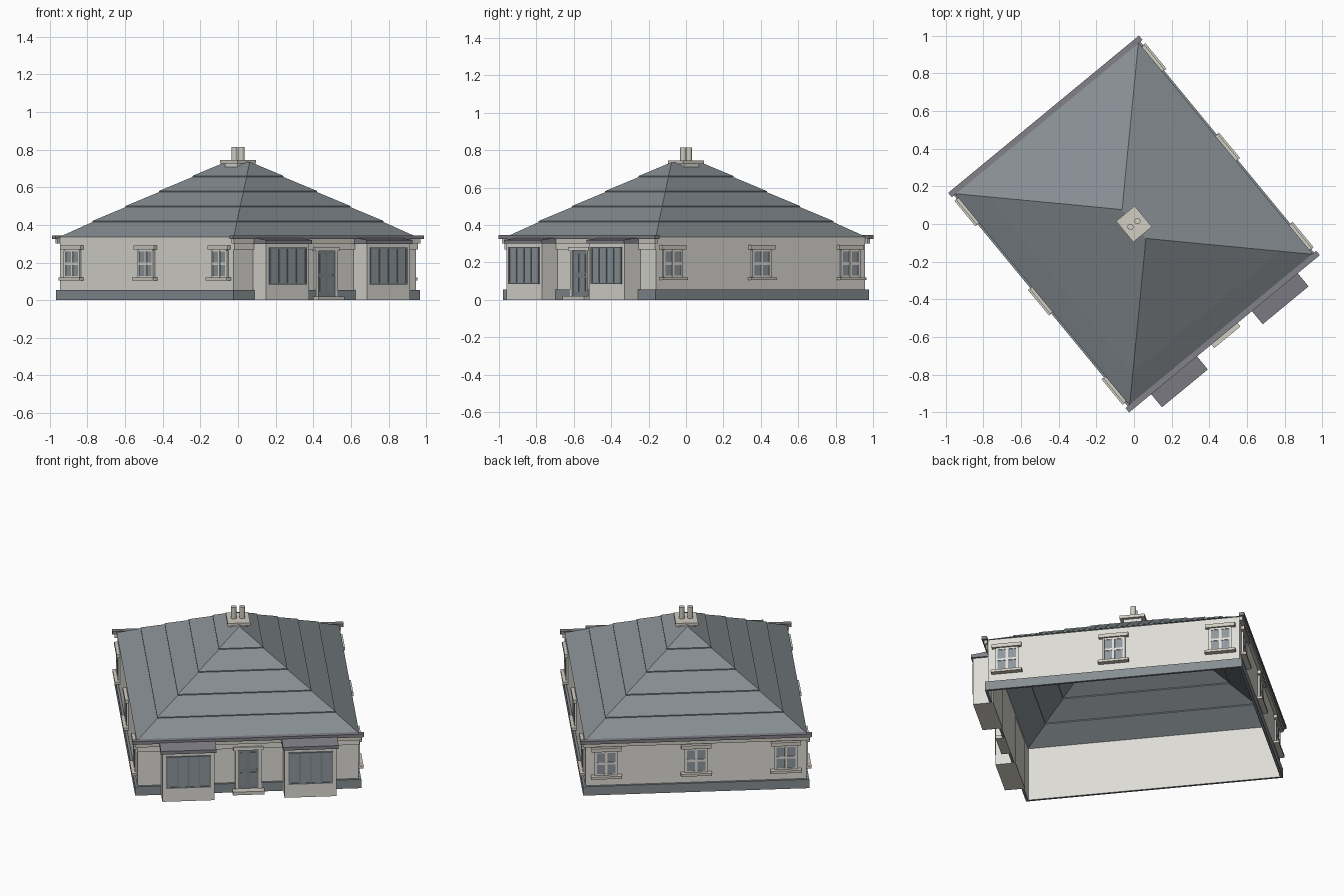
import bpy, bmesh, math
from mathutils import Matrix, Vector

if "Cube" in bpy.data.objects:
    bpy.data.objects.remove(bpy.data.objects["Cube"], do_unlink=True)


def material(name, rgb):
    m = bpy.data.materials.new(name)
    m.use_nodes = True
    m.diffuse_color = (*rgb, 1)
    m.node_tree.nodes["Principled BSDF"].inputs["Base Color"].default_value = (*rgb, 1)
    return m


WALL = material("cream render", (0.72, 0.71, 0.66))
STONE = material("pale stone", (0.63, 0.61, 0.54))
SLATE = material("slate grey", (0.24, 0.27, 0.29))
LEAD = material("lead grey", (0.22, 0.22, 0.25))
GLASS = material("window glass", (0.27, 0.31, 0.34))
DOOR = material("door grey", (0.21, 0.24, 0.26))

TURN = math.radians(39.5)
HALF_W, HALF_D = 0.632, 0.73
EAVE, RIDGE_Z, RIDGE_HALF = 0.335, 0.735, 0.10


def finish(name, bm, mat):
    bmesh.ops.recalc_face_normals(bm, faces=bm.faces[:])
    me = bpy.data.meshes.new(name)
    bm.to_mesh(me)
    bm.free()
    me.materials.append(mat)
    ob = bpy.data.objects.new(name, me)
    bpy.context.collection.objects.link(ob)
    return ob


def boxes(name, mat, items, side=0, dist=0.0, slope=0.0):
    """Boxes given as (x0, x1, out0, out1, z0, z1) on one side of the house."""
    bm = bmesh.new()
    turn = Matrix.Rotation(TURN + side * math.pi / 2, 4, "Z")
    for x0, x1, o0, o1, z0, z1 in items:
        size = Matrix.Diagonal((x1 - x0, o1 - o0, z1 - z0, 1))
        mid = Matrix.Translation(((x0 + x1) / 2, -dist - (o0 + o1) / 2, (z0 + z1) / 2))
        made = bmesh.ops.create_cube(bm, size=1)["verts"]
        for v in made:
            if v.co.y < 0 and v.co.z > 0:
                v.co.z -= slope / (z1 - z0)
        bmesh.ops.transform(bm, matrix=turn @ mid @ size, verts=made)
    return finish(name, bm, mat)


def ring(bm, hw, hd, z):
    turn = Matrix.Rotation(TURN, 4, "Z")
    return [bm.verts.new(turn @ Vector((sx * hw, sy * hd, z)))
            for sx, sy in ((-1, -1), (1, -1), (1, 1), (-1, 1))]


def bridge(bm, a, b):
    for i in range(4):
        j = (i + 1) % 4
        bm.faces.new((a[i], a[j], b[j], b[i]))


# Hollow walls, open below
bm = bmesh.new()
bridge(bm, ring(bm, HALF_W - 0.005, HALF_D - 0.005, 0),
       ring(bm, HALF_W - 0.005, HALF_D - 0.005, EAVE))
finish("walls", bm, WALL)

# Hipped roof in five stepped courses
bm = bmesh.new()
COURSES, LIFT = 5, 0.006
previous = None
for k in range(COURSES):
    rings = []
    for t, lift in ((k / COURSES, LIFT if k else 0), ((k + 1) / COURSES, 0)):
        rings.append(ring(bm, max(HALF_W * (1 - t), 0.001),
                          HALF_D + (RIDGE_HALF - HALF_D) * t,
                          EAVE + (RIDGE_Z - EAVE) * t + lift))
    if previous:
        bridge(bm, previous, rings[0])
    bridge(bm, *rings)
    previous = rings[1]
bm.faces.new(previous)
finish("roof", bm, SLATE)

# Plinth, broken at the door and the bays
P = 0.055
BAY_X, BAY_HALF, BAY_OUT = 0.347, 0.148, 0.105
for name, side, dist, half in (("right_plinth", 1, HALF_W, HALF_D + 0.01),
                               ("back_plinth", 2, HALF_D, HALF_W),
                               ("left_plinth", 3, HALF_W, HALF_D + 0.01)):
    boxes(name, SLATE, [(-half, half, -0.004, 0.01, 0, P)], side, dist)
inner, outer = BAY_X - BAY_HALF, BAY_X + BAY_HALF
boxes("front_plinth", SLATE,
      [(a, b, -0.004, 0.01, 0, P) for a, b in
       ((-HALF_W, -outer), (-inner, -0.075), (0.075, inner), (outer, HALF_W))], 0, HALF_D)

# Gutters and fascias on the front and back eaves
for name, side in (("front", 0), ("back", 2)):
    boxes(name + "_gutter", LEAD, [(-0.657, 0.657, -0.004, 0.026, 0.325, 0.345)], side, HALF_D)
    boxes(name + "_fascia", STONE, [(-0.643, 0.643, -0.004, 0.015, 0.302, 0.325)], side, HALF_D)
boxes("front_frieze", WALL, [(-HALF_W, HALF_W, -0.004, 0.006, 0.27, 0.302)], 0, HALF_D)


def window(name, x, side, dist):
    h, z0, z1, bar = 0.06, 0.122, 0.265, 0.007
    mid = (z0 + z1) / 2
    boxes(name + "_glass", GLASS, [(x - h, x + h, -0.004, 0.002, z0, z1)], side, dist)
    frame = [(x + c - bar, x + c + bar, -0.004, 0.007, z0, z1) for c in (-h, 0, h)]
    frame += [(x - h, x + h, -0.004, 0.006, z - bar, z + bar) for z in (z0, mid, z1)]
    boxes(name + "_frame", WALL, frame, side, dist)
    boxes(name + "_sill", STONE, [(x - 0.088, x + 0.088, -0.004, 0.026, 0.105, 0.12)], side, dist)
    boxes(name + "_lintel", STONE, [(x - 0.085, x + 0.085, -0.004, 0.016, 0.27, 0.292)], side, dist)


# Three windows on each side and on the back
for label, side, dist, gap in (("right", 1, HALF_W, 0.615), ("back", 2, HALF_D, 0.51),
                               ("left", 3, HALF_W, 0.615)):
    for i in (-1, 0, 1):
        window(f"{label}_window_{i + 2}", i * gap, side, dist)

# Square bays with four tall lights each
for label, x in (("right_bay", -BAY_X), ("left_bay", BAY_X)):
    face = HALF_D + BAY_OUT
    boxes(label, WALL, [(x - BAY_HALF, x + BAY_HALF, -0.01, BAY_OUT, 0, 0.305)], 0, HALF_D)
    boxes(label + "_roof", LEAD,
          [(x - 0.158, x + 0.158, -0.004, BAY_OUT + 0.011, 0.3, 0.335)], 0, HALF_D, slope=0.015)
    boxes(label + "_glass", GLASS, [(x - 0.122, x + 0.122, 0, 0.003, 0.09, 0.275)], 0, face)
    bars = [(x + 0.122 * c - 0.005, x + 0.122 * c + 0.005, 0, 0.007, 0.085, 0.28)
            for c in (-1, -0.5, 0, 0.5, 1)]
    bars += [(x - 0.127, x + 0.127, 0, 0.007, z, z + 0.008) for z in (0.083, 0.273)]
    boxes(label + "_frame", DOOR, bars, 0, face)

# Front door with surround, panels, handle and step
boxes("door_surround", WALL, [(-0.074, -0.058, -0.004, 0.012, 0, 0.27),
                              (0.058, 0.074, -0.004, 0.012, 0, 0.27),
                              (-0.085, 0.085, -0.004, 0.016, 0.262, 0.282)], 0, HALF_D)
boxes("door", DOOR, [(-0.058, 0.058, -0.004, 0.005, 0.02, 0.262)], 0, HALF_D)
boxes("door_panels", SLATE, [(x - 0.018, x + 0.018, 0, 0.008, z0, z1)
                             for x in (-0.027, 0.027)
                             for z0, z1 in ((0.045, 0.12), (0.145, 0.245))], 0, HALF_D)
boxes("door_handle", STONE, [(0.044, 0.053, 0, 0.014, 0.13, 0.139)], 0, HALF_D)
boxes("door_step", STONE, [(-0.09, 0.09, -0.004, 0.05, 0, 0.02)], 0, HALF_D)

# Chimney stack, cap and two pots
boxes("chimney_stack", WALL, [(-0.046, 0.046, -0.052, 0.052, 0.698, 0.728)])
boxes("chimney_cap", STONE, [(-0.064, 0.064, -0.072, 0.072, 0.726, 0.744)])
for label, x in (("left_pot", 0.024), ("right_pot", -0.024)):
    bm = bmesh.new()
    spot = Matrix.Rotation(TURN, 4, "Z") @ Matrix.Translation((x, 0, 0.778))
    bmesh.ops.create_cone(bm, cap_ends=True, segments=12, radius1=0.016, radius2=0.016,
                          depth=0.074, matrix=spot)
    finish(label, bm, STONE)
